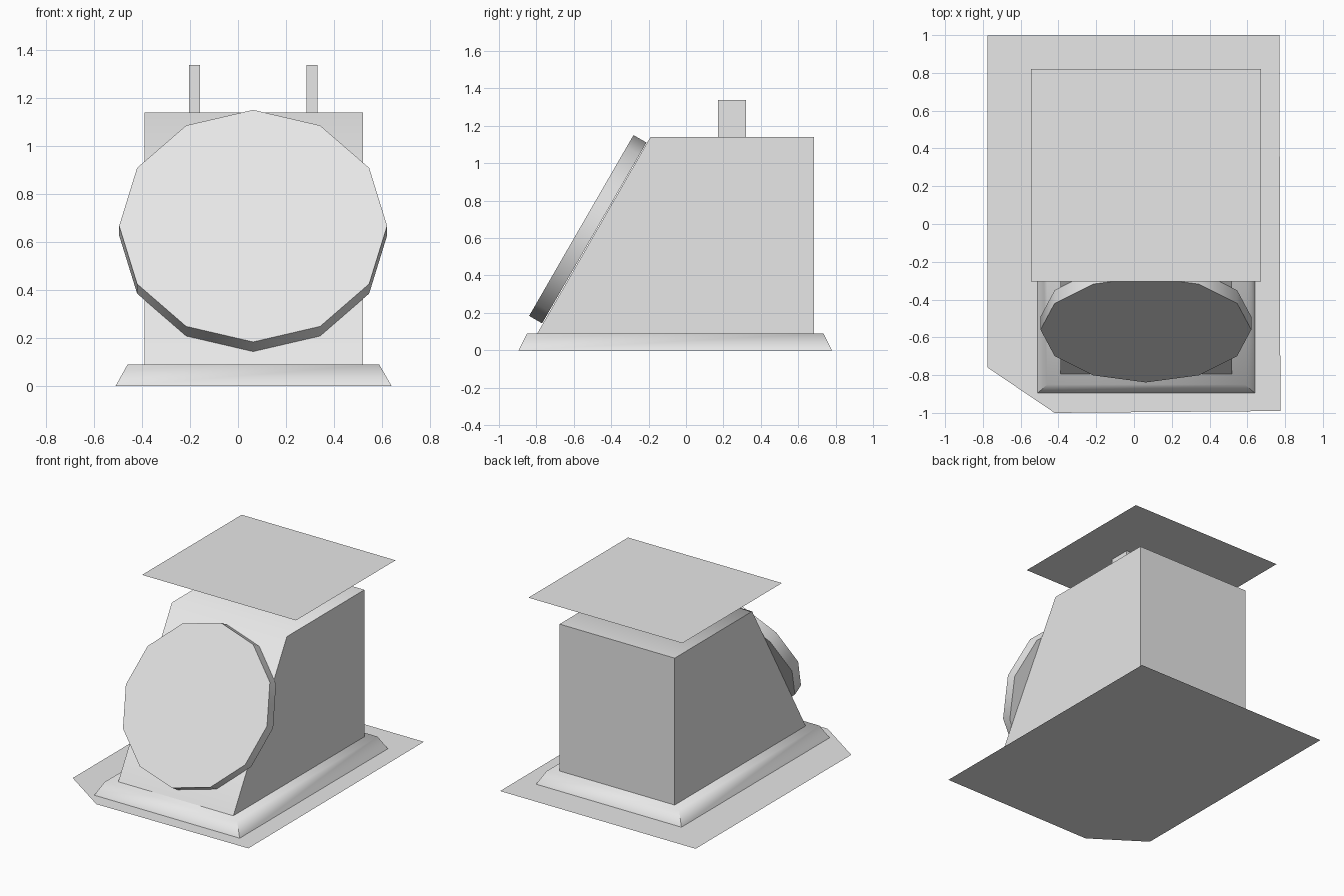
import bpy, math
from mathutils import Matrix, Vector

if "Cube" in bpy.data.objects:
    bpy.data.objects.remove(bpy.data.objects["Cube"])

grey = bpy.data.materials.new("plain_grey")
grey.diffuse_color = (0.8, 0.8, 0.8, 1)
grey.use_nodes = True
grey.node_tree.nodes["Principled BSDF"].inputs["Base Color"].default_value = grey.diffuse_color


def add(name, verts, faces, smooth=0):
    me = bpy.data.meshes.new(name)
    me.from_pydata(verts, [], faces)
    me.materials.append(grey)
    ob = bpy.data.objects.new(name, me)
    bpy.context.collection.objects.link(ob)
    if smooth:
        bpy.ops.object.select_all(action='DESELECT')
        ob.select_set(True)
        bpy.context.view_layer.objects.active = ob
        bpy.ops.object.shade_smooth_by_angle(angle=math.radians(smooth))
    return ob


def sheet(name, outline, z):
    """Single flat face from a counter-clockwise outline."""
    return add(name, [(x, y, z) for x, y in outline], [range(len(outline))])


def loft(name, bottom, top, smooth=0):
    """Closed solid between two matching counter-clockwise rings."""
    n = len(bottom)
    faces = [range(n - 1, -1, -1), range(n, 2 * n)]
    faces += [(i, (i + 1) % n, n + (i + 1) % n, n + i) for i in range(n)]
    return add(name, list(bottom) + list(top), faces, smooth)


def rect(x0, x1, y0, y1, z):
    return [(x0, y0, z), (x1, y0, z), (x1, y1, z), (x0, y1, z)]


# Ground sheet with one clipped corner
sheet("ground_sheet", [(-0.775, -0.76), (-0.42, -1), (0.775, -0.99),
                       (0.77, 1), (-0.775, 0.998)], 0)

# Bevelled plinth
loft("plinth", rect(-0.51, 0.64, -0.895, 0.78, 0),
     rect(-0.46, 0.588, -0.85, 0.735, 0.09), 65)

# Main body with sloping front
loft("body", rect(-0.39, 0.52, -0.795, 0.685, 0.09),
     rect(-0.39, 0.52, -0.19, 0.685, 1.14), 65)

# Twelve-sided disc lying on the slope
tilt = Matrix.Translation((0.063, -0.525, 0.647)) @ Matrix.Rotation(math.radians(60), 4, 'X')
rings = [[tilt @ Vector((0.558 * math.cos(i * math.pi / 6),
                         0.558 * math.sin(i * math.pi / 6), z))
          for i in range(12)] for z in (-0.04, 0.04)]
loft("front_disc", rings[0], rings[1], 35)

# Two roof posts
for side, x in (("left", -0.182), ("right", 0.309)):
    loft(side + "_post", rect(x - 0.023, x + 0.023, 0.17, 0.32, 1.14),
         rect(x - 0.023, x + 0.023, 0.17, 0.32, 1.338))

# Flat roof sheet
sheet("roof_sheet", [(-0.545, -0.305), (0.672, -0.305),
                     (0.672, 0.82), (-0.545, 0.82)], 1.34)
